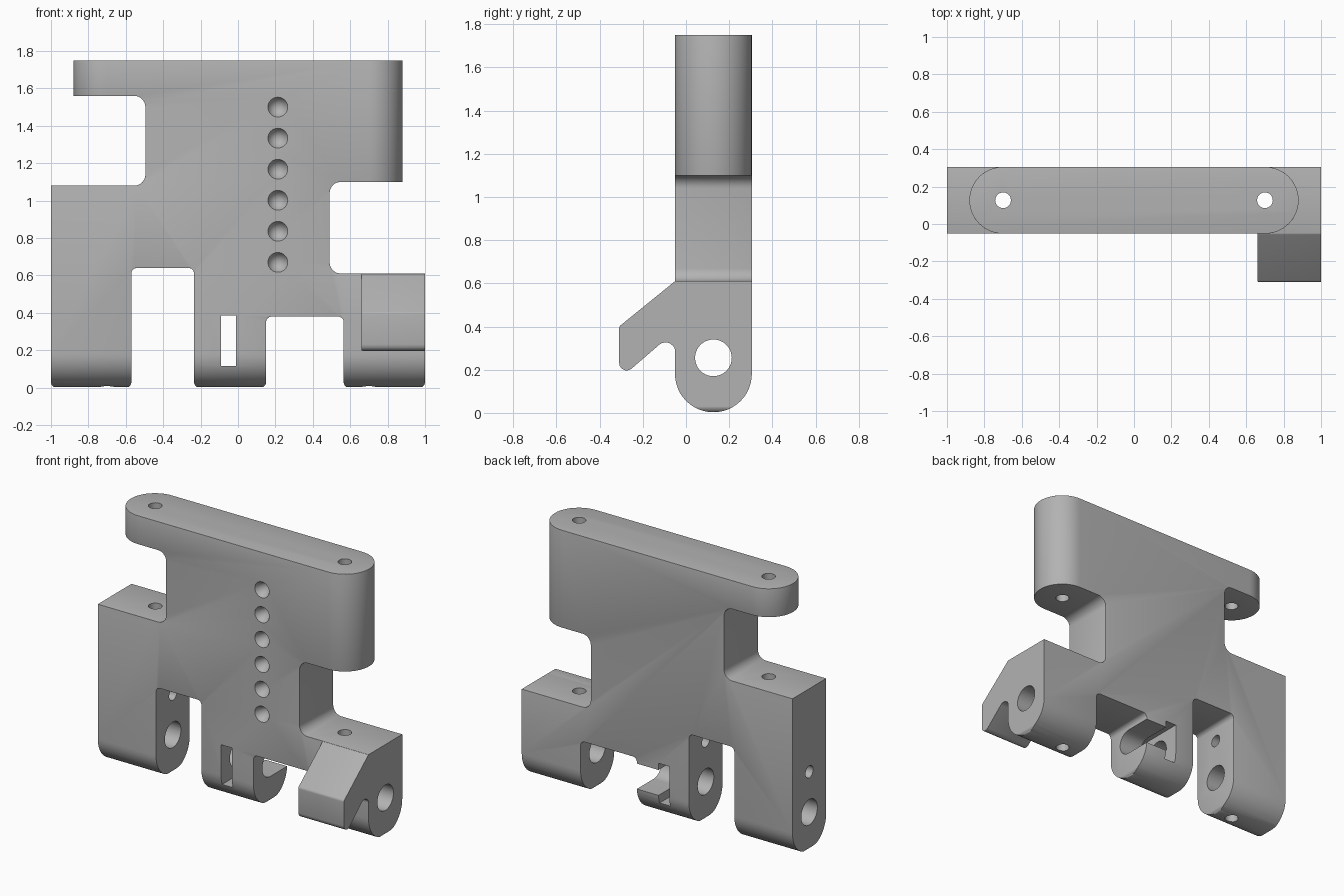
import bpy, bmesh, math
from mathutils import Vector, Matrix

if "Cube" in bpy.data.objects:
    bpy.data.objects.remove(bpy.data.objects["Cube"], do_unlink=True)

grey = bpy.data.materials.new("plain grey")
grey.use_nodes = True
colour = (0.45, 0.45, 0.45, 1)
grey.diffuse_color = colour
grey.node_tree.nodes["Principled BSDF"].inputs["Base Color"].default_value = colour

MID, HALF = 0.127, 0.178          # depth centre and half thickness
FRONT, BACK = MID - HALF, MID + HALF


def add_object(name, bm):
    bmesh.ops.recalc_face_normals(bm, faces=bm.faces)
    mesh = bpy.data.meshes.new(name)
    bm.to_mesh(mesh)
    bm.free()
    mesh.materials.append(grey)
    ob = bpy.data.objects.new(name, mesh)
    bpy.context.collection.objects.link(ob)
    return ob


def fillet(corners, steps=8):
    """Corners are (u, v, radius); returns the outline with rounded corners."""
    out = []
    for i, (u, v, r) in enumerate(corners):
        p = Vector((u, v))
        if not r:
            out.append(p)
            continue
        a = (Vector(corners[i - 1][:2]) - p).normalized()
        b = (Vector(corners[(i + 1) % len(corners)][:2]) - p).normalized()
        half = a.angle(b) / 2
        centre = p + (a + b).normalized() * r / math.sin(half)
        start = p + a * r / math.tan(half) - centre
        end = p + b * r / math.tan(half) - centre
        turn = start.angle_signed(end)
        for k in range(steps + 1):
            t = -turn * k / steps
            out.append(centre + Matrix.Rotation(t, 2) @ start)
    return out


def prism(name, outline, axis, lo, hi):
    """Extrude an outline along x (u=y, v=z), y (u=x, v=z) or z (u=x, v=y)."""
    place = {"x": lambda u, v, w: (w, u, v), "y": lambda u, v, w: (u, w, v),
             "z": lambda u, v, w: (u, v, w)}[axis]
    bm = bmesh.new()
    ends = [[bm.verts.new(place(p[0], p[1], w)) for p in outline] for w in (lo, hi)]
    for ring in ends:
        bm.faces.new(ring)
    n = len(outline)
    for i in range(n):
        j = (i + 1) % n
        bm.faces.new((ends[0][i], ends[0][j], ends[1][j], ends[1][i]))
    return add_object(name, bm)


def circle(u, v, r, n=40):
    return [(u + r * math.cos(math.tau * k / n), v + r * math.sin(math.tau * k / n))
            for k in range(n)]


def rect(u0, u1, v0, v1):
    return [(u0, v0), (u1, v0), (u1, v1), (u0, v1)]


def apply_mod(ob, kind, **settings):
    mod = ob.modifiers.new(kind.title(), kind)
    for key, value in settings.items():
        setattr(mod, key, value)
    bpy.context.view_layer.objects.active = ob
    bpy.ops.object.modifier_apply(modifier=mod.name)


def boolean(ob, tool, operation="DIFFERENCE"):
    apply_mod(ob, "BOOLEAN", object=tool, operation=operation, solver="EXACT")
    bpy.data.objects.remove(tool, do_unlink=True)


def smooth(ob):
    bpy.ops.object.select_all(action="DESELECT")
    ob.select_set(True)
    bpy.context.view_layer.objects.active = ob
    bpy.ops.object.shade_smooth_by_angle(angle=math.radians(35))


# Front outline of the plate with its legs, lug and side notches
R, S = 0.06, 0.03
outline = fillet([
    (-1, 1.75, 0), (-1, 1.56, 0), (-0.495, 1.56, R), (-0.495, 1.08, R), (-1, 1.08, 0),
    (-1, 0, S), (-0.57, 0, S), (-0.57, 0.64, S), (-0.235, 0.64, S), (-0.235, 0, S),
    (0.15, 0, S), (0.15, 0.38, S), (0.565, 0.38, S), (0.565, 0, S), (1, 0, S),
    (1, 0.61, 0), (0.49, 0.61, R), (0.49, 1.10, R), (1, 1.10, 0), (1, 1.75, 0)])
body = prism("plate_body", outline, "y", FRONT - 0.1, BACK + 0.1)

# Rounded head in plan and rounded feet in side section
limit = prism("head_limit", fillet([
    (-0.88, FRONT, HALF - 0.0005), (0.88, FRONT, HALF - 0.0005),
    (0.88, BACK, HALF - 0.0005), (-0.88, BACK, HALF - 0.0005)], 12), "z", 1.09, 1.75)
feet = prism("feet_limit", fillet([
    (FRONT, 1.09, 0), (FRONT, 0.003, HALF - 0.0005), (BACK, 0.003, HALF - 0.0005),
    (BACK, 1.09, 0)], 12), "x", -1.1, 1.1)
boolean(limit, feet, "UNION")
boolean(body, limit, "INTERSECT")

# Soften the rims, leaving the flat end faces crisp
bm = bmesh.new()
bm.from_mesh(body.data)
bmesh.ops.remove_doubles(bm, verts=bm.verts, dist=0.002)
bmesh.ops.dissolve_limit(bm, angle_limit=math.radians(1), verts=bm.verts, edges=bm.edges)
rims = [e for e in bm.edges if len(e.link_faces) == 2
        and e.calc_face_angle(0) > math.radians(50)
        and not all(abs(v.co.x) > 0.999 for v in e.verts)]
bmesh.ops.bevel(bm, geom=rims, offset=0.022, segments=3, profile=0.5,
                affect="EDGES", clamp_overlap=True)
bmesh.ops.recalc_face_normals(bm, faces=bm.faces)
bm.to_mesh(body.data)
bm.free()

# Hinge bore and the smaller pin hole through the left leg and lug
boolean(body, prism("bore", circle(MID, 0.255, 0.085), "x", -1.2, 1.2))
boolean(body, prism("pin_hole", circle(MID, 0.525, 0.04, 24), "x", -1.2, 0))

# Vertical screw holes
for x in (-0.7, 0.7):
    boolean(body, prism("screw_hole", circle(x, MID, 0.042, 24), "z", -0.2, 2))

# Slot through the lug and the open back of its hook
boolean(body, prism("lug_slot", rect(-0.09, -0.01, 0.115, 0.385), "y", -0.3, 0.5))
boolean(body, prism("hook_opening", rect(MID, 0.5, 0.17, 0.34), "x", -0.05, 0.2))

# Row of conical dimples on the front
for k in range(6):
    bm = bmesh.new()
    bmesh.ops.create_cone(bm, cap_ends=True, segments=32, radius1=0.106, radius2=0, depth=0.2)
    bmesh.ops.rotate(bm, verts=bm.verts, matrix=Matrix.Rotation(-math.pi / 2, 3, "X"))
    bmesh.ops.translate(bm, verts=bm.verts, vec=(0.213, FRONT, 0.67 + 0.166 * k))
    boolean(body, add_object("dimple", bm))
smooth(body)

# Latch claw on the front of the right leg
claw = prism("latch_claw", fillet([
    (0.03, 0.61, 0), (FRONT, 0.61, 0.02), (-0.31, 0.40, 0.02), (-0.31, 0.155, 0.035),
    (-0.09, 0.345, 0.045), (FRONT, 0.30, 0.03), (FRONT, 0.23, 0), (0.03, 0.23, 0)], 5),
    "x", 0.66, 1)
bm = bmesh.new()
bm.from_mesh(claw.data)
inner = [e for e in bm.edges if all(v.co.x < 0.661 and v.co.y < 0.02 for v in e.verts)]
bmesh.ops.bevel(bm, geom=inner, offset=0.012, segments=2, profile=0.5,
                affect="EDGES", clamp_overlap=True)
bm.to_mesh(claw.data)
bm.free()
smooth(claw)
